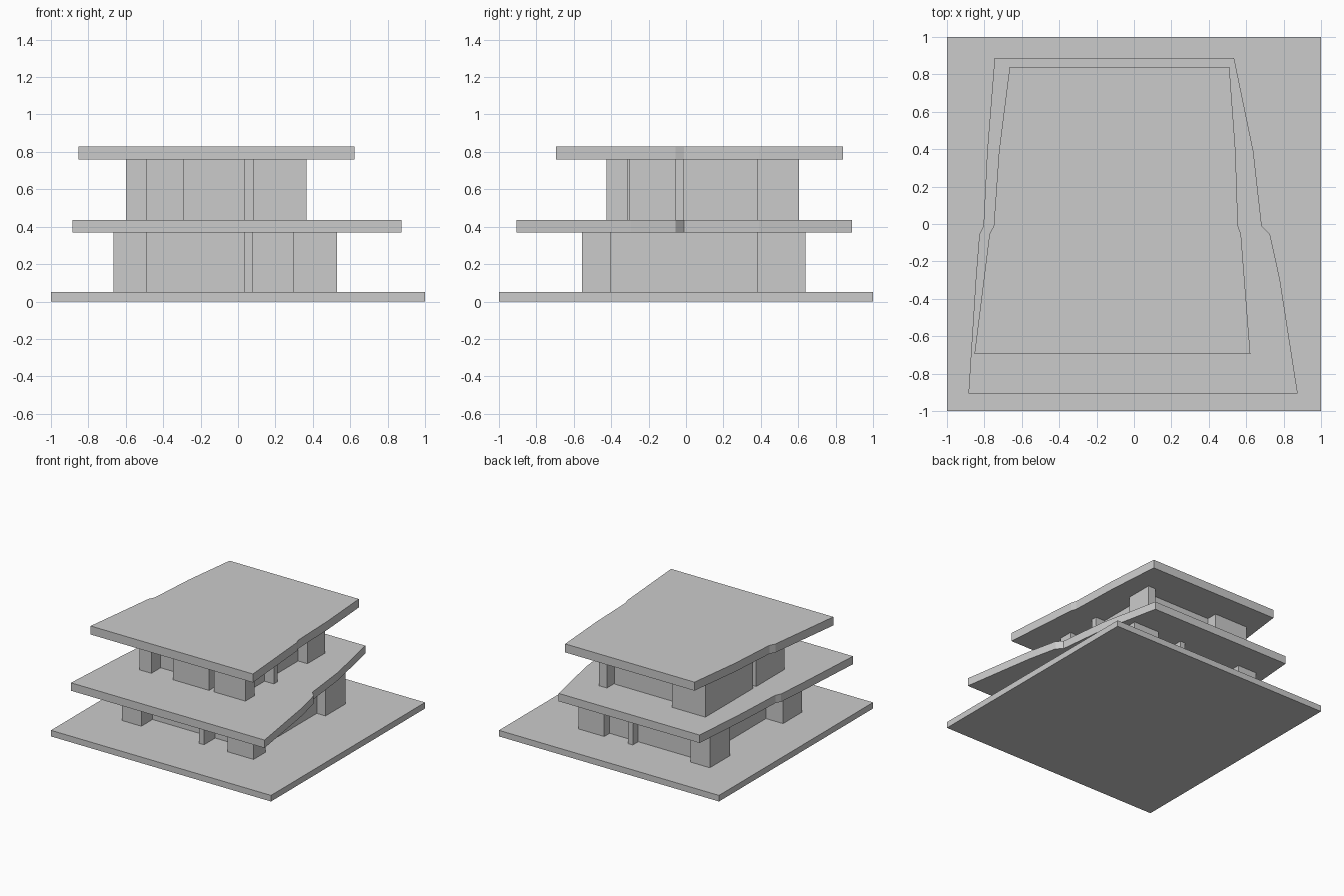
import bpy
import bmesh

if "Cube" in bpy.data.objects:
    bpy.data.objects.remove(bpy.data.objects["Cube"])


def prism(name, outline, z0, z1):
    """Extrude a flat outline between two heights."""
    bm = bmesh.new()
    face = bm.faces.new([bm.verts.new((x, y, z0)) for x, y in outline])
    out = bmesh.ops.extrude_face_region(bm, geom=[face])
    for v in out["geom"]:
        if isinstance(v, bmesh.types.BMVert):
            v.co.z = z1
    bmesh.ops.recalc_face_normals(bm, faces=bm.faces)
    mesh = bpy.data.meshes.new(name)
    bm.to_mesh(mesh)
    bm.free()
    obj = bpy.data.objects.new(name, mesh)
    bpy.context.collection.objects.link(obj)
    return obj


def block(name, x0, x1, y0, y1, z0, z1):
    return prism(name, [(x0, y0), (x1, y0), (x1, y1), (x0, y1)], z0, z1)


# Square ground plate
block("base_plate", -1, 1, -1, 1, 0, 0.05)

# Tapered floor and roof slabs
prism("middle_slab", [
    (-0.885, -0.905), (0.875, -0.905), (0.78, -0.295), (0.727, -0.055),
    (0.683, -0.01), (0.638, 0.39), (0.535, 0.888), (-0.745, 0.888),
    (-0.785, 0.39), (-0.805, -0.01), (-0.827, -0.055), (-0.845, -0.28),
], 0.37, 0.435)
prism("roof_slab", [
    (-0.853, -0.695), (0.622, -0.695), (0.572, -0.055), (0.556, -0.01),
    (0.543, 0.39), (0.51, 0.84), (-0.665, 0.84), (-0.722, 0.39),
    (-0.75, -0.01), (-0.773, -0.055),
], 0.76, 0.83)

# Lower storey: recessed core with projecting piers
LOW = (0.05, 0.37)
block("lower_core", -0.51, 0.45, -0.41, 0.57, *LOW)
lower_piers = {
    "front_left": (-0.665, -0.49, -0.555, -0.31),
    "front_middle": (0.035, 0.08, -0.555, -0.40),
    "front_right": (0.295, 0.53, -0.555, -0.40),
    "back_right": (0.295, 0.53, 0.38, 0.64),
    "back_middle": (0.035, 0.08, 0.56, 0.64),
    "back_left": (-0.665, -0.49, 0.38, 0.64),
}
for part, size in lower_piers.items():
    block("lower_pier_" + part, *size, *LOW)

# Upper storey: smaller core with wider wall blocks
HIGH = (0.435, 0.76)
block("upper_core", -0.52, 0.28, -0.305, 0.515, *HIGH)
upper_piers = {
    "front_left": (-0.60, -0.49, -0.425, -0.055),
    "front_middle": (-0.295, 0.035, -0.425, -0.30),
    "front_right": (0.08, 0.365, -0.425, -0.31),
    "right_middle": (0.27, 0.365, -0.055, -0.01),
    "back_right": (0.27, 0.365, 0.38, 0.51),
    "back_right_corner": (0.295, 0.365, 0.51, 0.605),
    "back_left": (-0.60, -0.295, -0.01, 0.605),
}
for part, size in upper_piers.items():
    block("upper_wall_" + part, *size, *HIGH)
